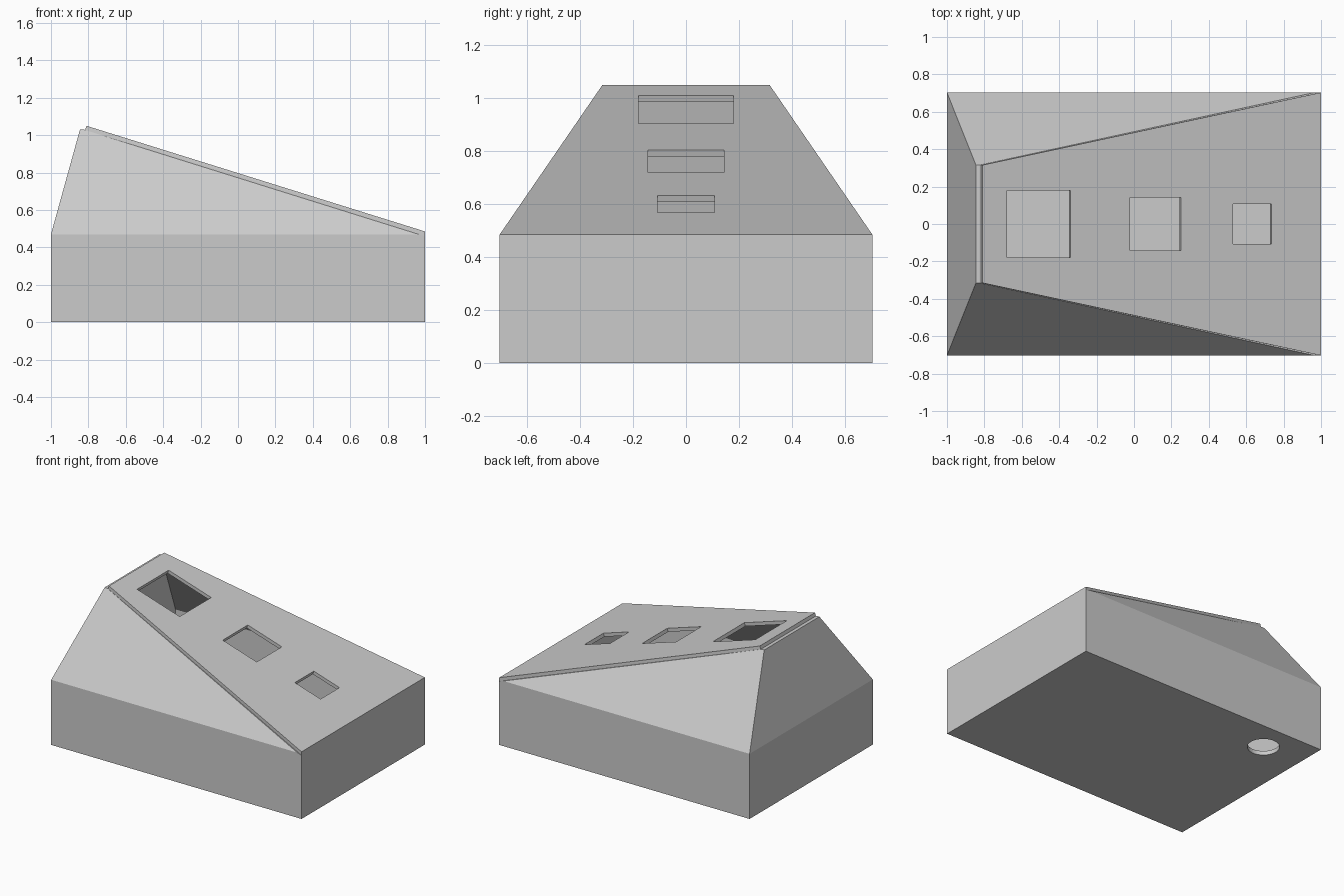
import bpy, bmesh, math
from mathutils import Matrix

if "Cube" in bpy.data.objects:
    bpy.data.objects.remove(bpy.data.objects["Cube"])

W = 0.703                       # half depth
RIDGE = 0.315                   # half width of the ridge
SLOPE = (1.05 - 0.485) / 1.81   # fall of the sloped panel
ANG = math.atan(SLOPE)


def panel_z(x):
    return 1.05 - SLOPE * (x + 0.81)


def new_object(name, bm):
    bmesh.ops.recalc_face_normals(bm, faces=bm.faces)
    mesh = bpy.data.meshes.new(name)
    bm.to_mesh(mesh)
    bm.free()
    ob = bpy.data.objects.new(name, mesh)
    bpy.context.collection.objects.link(ob)
    return ob


def sym_hull(name, pts):
    """Convex solid from points mirrored across y = 0."""
    bm = bmesh.new()
    for x, y, z in pts:
        for s in (-1, 1):
            bm.verts.new((x, s * y, z))
    bmesh.ops.convex_hull(bm, input=bm.verts)
    bmesh.ops.dissolve_limit(bm, angle_limit=0.01, verts=bm.verts, edges=bm.edges)
    return new_object(name, bm)


def cut(target, cutter):
    mod = target.modifiers.new("cut", 'BOOLEAN')
    mod.operation = 'DIFFERENCE'
    mod.solver = 'EXACT'
    mod.object = cutter
    cutter.hide_render = True
    bpy.context.view_layer.objects.active = target
    bpy.ops.object.modifier_apply(modifier=mod.name)
    bpy.data.objects.remove(cutter)


# Housing: box base with sloped hip sides and a narrow flat ridge
T = 0.026                       # panel thickness measured vertically
housing = sym_hull("housing", [
    (-1, W, 0), (1, W, 0), (-1, W, 0.47), (0.965, W, 0.47),
    (1, W, panel_z(1) - T), (-0.845, RIDGE, 1.03), (-0.825, RIDGE, 1.03)])

# Hollow interior, open under the panel
cut(housing, sym_hull("cavity", [
    (-0.97, W - 0.03, 0.03), (0.97, W - 0.03, 0.03), (-0.97, W - 0.03, 0.46),
    (0.97, W - 0.03, 0.48), (-0.815, 0.29, 1.035)]))

# Cable hole in the floor
bm = bmesh.new()
bmesh.ops.create_cone(bm, cap_ends=True, segments=48, radius1=0.105, radius2=0.105,
                      depth=0.2, matrix=Matrix.Translation((-0.69, 0.49, 0)))
cut(housing, new_object("cable_hole", bm))

# Sloped top panel
panel = sym_hull("top_panel", [
    (-0.81, RIDGE, 1.05), (1, W, 0.485),
    (-0.8175, RIDGE, 1.05 - 0.0237), (1, W, 0.485 - T)])

# Three windows cut square to the panel
for x0, x1, half in ((-0.68, -0.34, 0.18), (-0.022, 0.25, 0.143), (0.53, 0.735, 0.108)):
    xm = (x0 + x1) / 2
    bm = bmesh.new()
    bmesh.ops.create_cube(bm, size=1, matrix=(
        Matrix.Translation((xm, 0, panel_z(xm))) @ Matrix.Rotation(ANG, 4, 'Y')
        @ Matrix.Diagonal(((x1 - x0) / math.cos(ANG), 2 * half, 0.2, 1))))
    cut(panel, new_object("window_cutter", bm))
